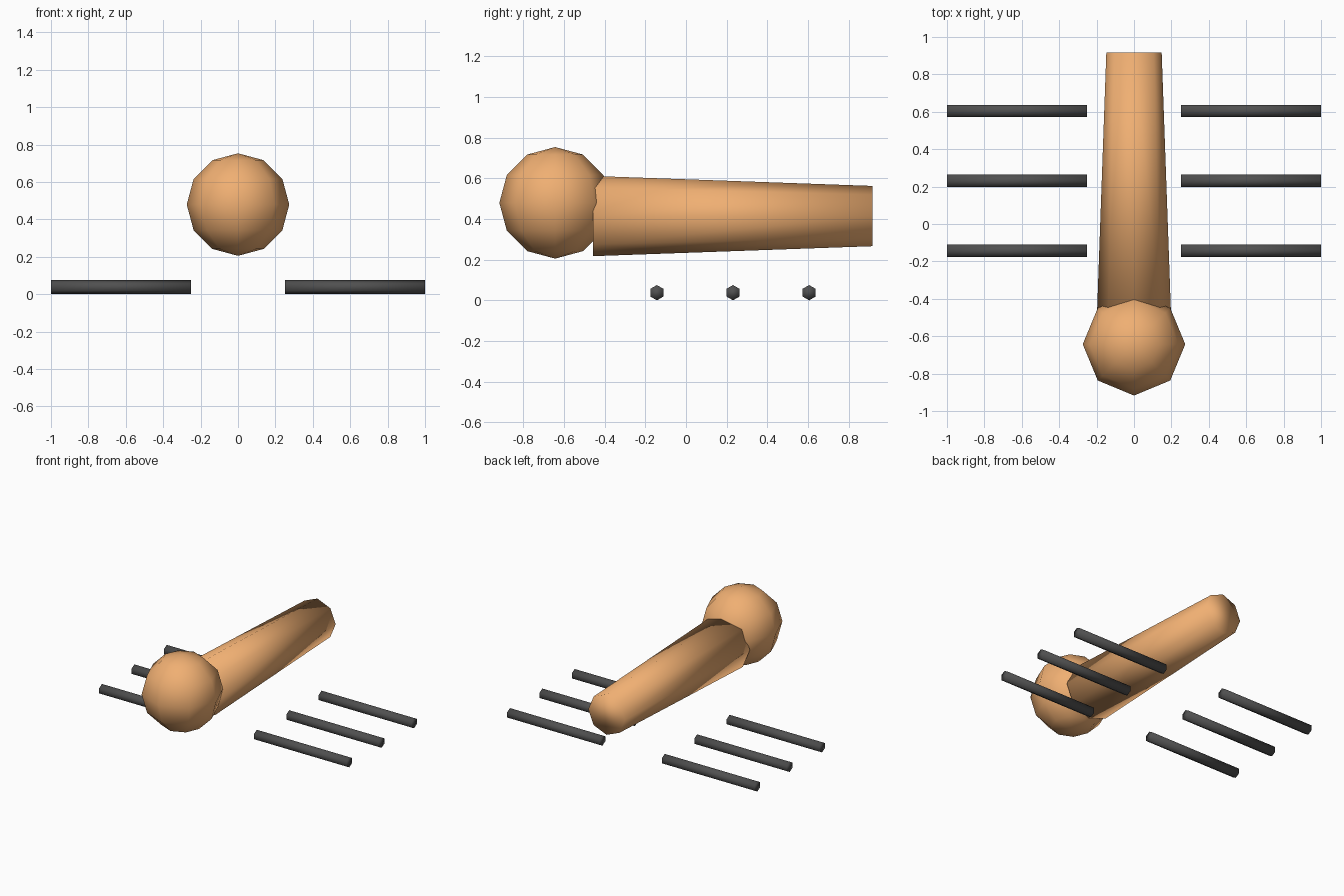
import bpy, bmesh
from math import pi, radians
from mathutils import Matrix

if "Cube" in bpy.data.objects:
    bpy.data.objects.remove(bpy.data.objects["Cube"])


def material(name, color):
    m = bpy.data.materials.new(name)
    m.diffuse_color = (*color, 1)
    m.use_nodes = True
    m.node_tree.nodes["Principled BSDF"].inputs["Base Color"].default_value = m.diffuse_color
    return m


def finish(bm, name, mat):
    bmesh.ops.recalc_face_normals(bm, faces=bm.faces)
    for f in bm.faces:
        f.smooth = True
    me = bpy.data.meshes.new(name)
    bm.to_mesh(me)
    bm.free()
    me.materials.append(mat)
    ob = bpy.data.objects.new(name, me)
    bpy.context.collection.objects.link(ob)
    return ob


def rod(name, loc, sides, r1, r2, length, rot, mat):
    """Capped, tapered rod whose local z axis is turned by rot."""
    bm = bmesh.new()
    bmesh.ops.create_cone(bm, cap_ends=True, segments=sides, radius1=r1,
                          radius2=r2, depth=length,
                          matrix=Matrix.Translation(loc) @ rot)
    return finish(bm, name, mat)


tan = material("tan", (0.87, 0.43, 0.17))
dark = material("dark_grey", (0.08, 0.08, 0.08))

# Head: low-poly ball
bm = bmesh.new()
bmesh.ops.create_uvsphere(bm, u_segments=8, v_segments=6, radius=0.274,
                          matrix=Matrix.Translation((0, -0.643, 0.479)))
finish(bm, "head", tan)

# Body: eight-sided tapered trunk, thin end at the back
rod("body", (0, 0.23, 0.414), 8, 0.197, 0.148, 1.374,
    Matrix.Rotation(-pi / 2, 4, 'X'), tan)

# Legs: three hexagonal rods per side, corners pointing up and down
lay_flat = Matrix.Rotation(pi / 2, 4, 'Y') @ Matrix.Rotation(radians(30), 4, 'Z')
for side, sx in (("left", -1), ("right", 1)):
    for i, y in enumerate((-0.143, 0.231, 0.605)):
        rod(f"leg_{side}_{i + 1}", (sx * 0.626, y, 0.0375), 6,
            0.0375, 0.0375, 0.748, lay_flat, dark)
